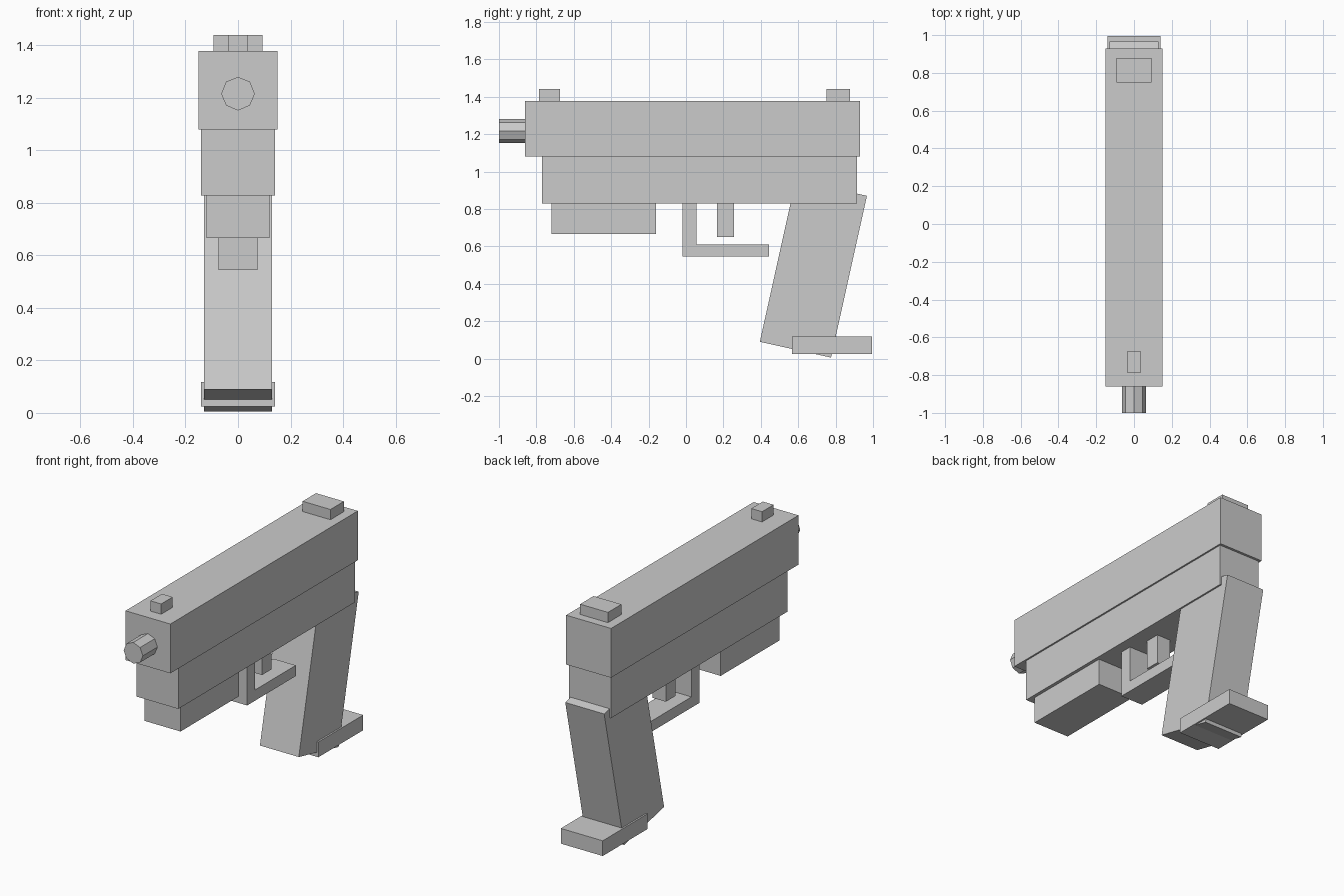
import bpy
import math
from mathutils import Matrix

default = bpy.data.objects.get("Cube")
if default:
    bpy.data.objects.remove(default, do_unlink=True)

# Single flat grey
grey = bpy.data.materials.new("light_grey")
grey.use_nodes = True
colour = (0.6, 0.6, 0.6, 1)
grey.diffuse_color = colour
grey.node_tree.nodes["Principled BSDF"].inputs["Base Color"].default_value = colour


def finish(name):
    obj = bpy.context.object
    obj.name = obj.data.name = name
    obj.data.materials.append(grey)
    return obj


def block(name, half_width, y0, y1, z0, z1, tilt=0):
    """Box centred on x, optionally tilted about the x axis."""
    bpy.ops.mesh.primitive_cube_add(size=1, location=(0, (y0 + y1) / 2, (z0 + z1) / 2),
                                    rotation=(tilt, 0, 0))
    obj = finish(name)
    obj.data.transform(Matrix.Diagonal((2 * half_width, y1 - y0, z1 - z0, 1)))
    return obj


# Upper body and sights
block("slide", 0.15, -0.86, 0.93, 1.08, 1.378)
block("front_sight", 0.036, -0.785, -0.675, 1.37, 1.44)
block("rear_sight", 0.093, 0.75, 0.878, 1.37, 1.44)

# Lower body
block("frame", 0.14, -0.77, 0.915, 0.828, 1.08)
block("under_rail", 0.12, -0.72, -0.16, 0.667, 0.83)

# Trigger and its guard
block("trigger_guard_post", 0.075, -0.02, 0.055, 0.545, 0.83)
block("trigger_guard_bar", 0.075, -0.02, 0.445, 0.545, 0.61)
block("trigger", 0.045, 0.165, 0.257, 0.65, 0.83)

# Raked grip and base plate
block("grip", 0.13, 0.486, 0.876, 0.037, 0.923, tilt=math.radians(-12.5))
block("base_plate", 0.14, 0.567, 0.995, 0.025, 0.117)

# Eight-sided barrel tip, with a corner straight up
bpy.ops.mesh.primitive_cylinder_add(vertices=8, radius=0.064, depth=0.16,
                                    location=(0, -0.92, 1.216),
                                    rotation=(math.radians(90), 0, 0))
finish("barrel")
